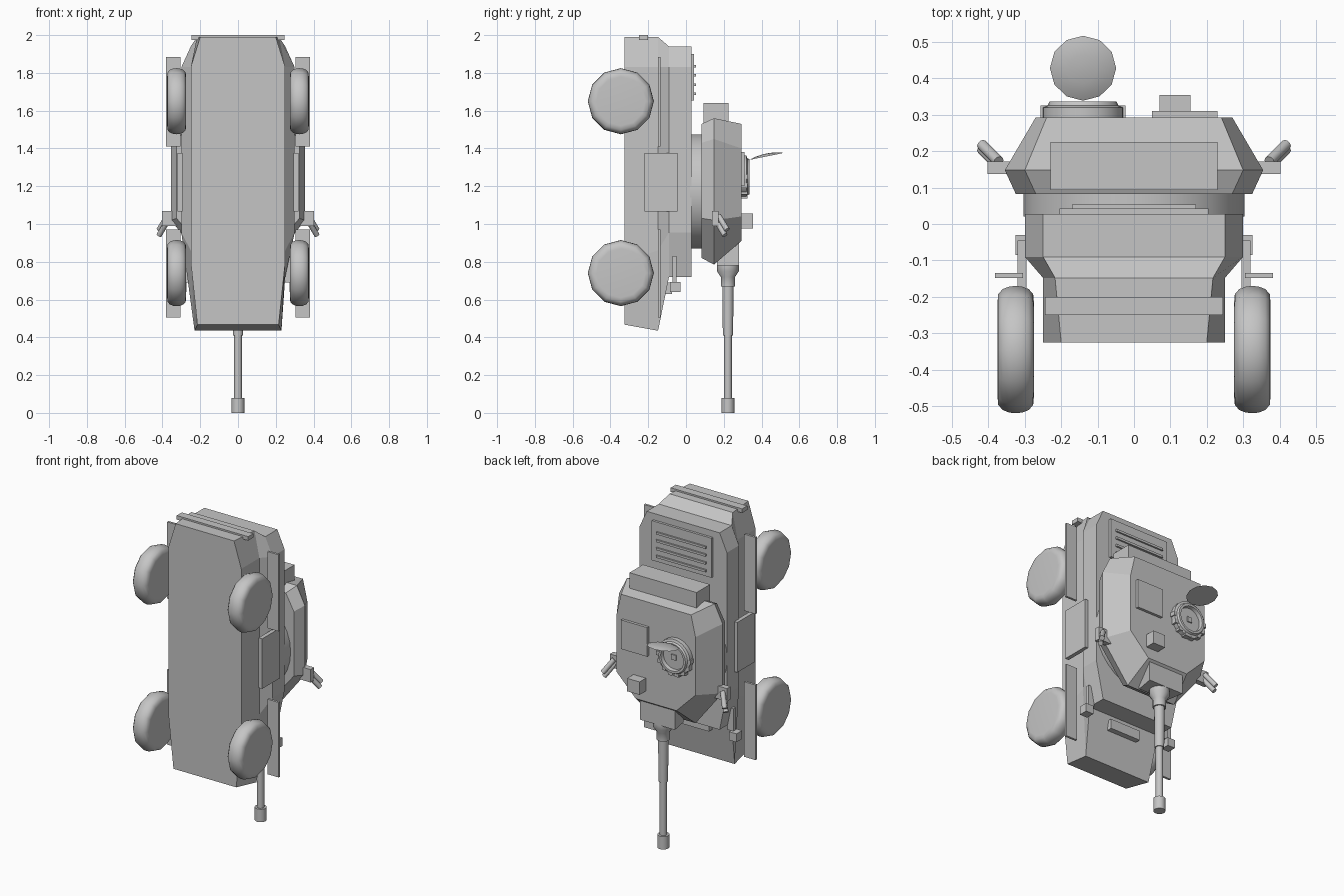
import bpy, bmesh, math
from mathutils import Vector

if "Cube" in bpy.data.objects:
    bpy.data.objects.remove(bpy.data.objects["Cube"])

# The vehicle stands on its gun muzzle: length along z, its roof faces +y
paint = bpy.data.materials.new("grey paint")
paint.diffuse_color = (0.56, 0.56, 0.56, 1)
paint.use_nodes = True
paint.node_tree.nodes["Principled BSDF"].inputs["Base Color"].default_value = paint.diffuse_color


def finish(name, bm, smooth=False):
    bmesh.ops.recalc_face_normals(bm, faces=bm.faces)
    me = bpy.data.meshes.new(name)
    bm.to_mesh(me)
    bm.free()
    me.materials.append(paint)
    ob = bpy.data.objects.new(name, me)
    bpy.context.collection.objects.link(ob)
    if smooth:
        bpy.ops.object.select_all(action='DESELECT')
        ob.select_set(True)
        bpy.context.view_layer.objects.active = ob
        bpy.ops.object.shade_smooth_by_angle(angle=math.radians(40))
    return ob


def skin(bm, rings):
    for a, b in zip(rings, rings[1:]):
        n = len(a)
        for i in range(n):
            j = (i + 1) % n
            bm.faces.new((a[i], a[j], b[j], b[i]))
    bm.faces.new(rings[0])
    bm.faces.new(rings[-1])


def loft(name, layers):
    """Stack mirrored half outlines of (x, z) or (x, z, y) points along y."""
    bm = bmesh.new()
    rings = []
    for y, half in layers:
        pts = [(p[0], p[2] if len(p) > 2 else y, p[1]) for p in half]
        pts += [(-x, yy, z) for x, yy, z in reversed(pts)]
        rings.append([bm.verts.new(p) for p in pts])
    skin(bm, rings)
    return finish(name, bm)


def box(name, x, y, z):
    bm = bmesh.new()
    rings = [[bm.verts.new((px, py, pz)) for px, py in
              ((x[0], y[0]), (x[1], y[0]), (x[1], y[1]), (x[0], y[1]))] for pz in z]
    skin(bm, rings)
    return finish(name, bm)


def lathe(name, profile, origin, axis, segs=16, smooth=True):
    """Spin (radius, distance) points round an axis."""
    q = Vector(axis).to_track_quat('Z', 'Y')
    bm = bmesh.new()
    rings = []
    for r, t in profile:
        rings.append([bm.verts.new(Vector(origin) + q @ Vector(
            (r * math.cos(2 * math.pi * i / segs), r * math.sin(2 * math.pi * i / segs), t)))
            for i in range(segs)])
    skin(bm, rings)
    return finish(name, bm, smooth)


# Hull
loft("hull", [
    (-.325, [(.20, 1.99), (.25, 1.83), (.25, .80), (.215, .467)]),
    (-.148, [(.217, 1.99), (.25, 1.83), (.25, .86), (.23, .435)]),
    (-.09, [(.25, 1.94), (.30, 1.83), (.30, .955), (.25, .72)]),
    (.028, [(.25, 1.94), (.30, 1.83), (.30, .955), (.25, .72)])])
box("rear_bumper", (-.245, .245), (-.25, -.2), (1.975, 2.0))
box("front_visor", (-.105, .105), (-.13, -.075), (.63, .69))

# Engine grille
box("engine_grille", (-.205, .205), (.02, .043), (1.655, 1.90))
for z in (1.69, 1.738, 1.787, 1.835):
    box("grille_slat", (-.17, .17), (.04, .053), (z - .007, z + .007))

# Side parts, mirrored left and right
for s in (-1, 1):
    def sx(a, b):
        return tuple(sorted((s * a, s * b)))
    for z0, z1 in ((.505, .97), (1.41, 1.885)):
        box("fender", sx(.305, .382), (-.148, -.134), (z0, z1))
    box("side_panel", sx(.295, .32), (-.22, -.045), (1.065, 1.375))
    box("headlight", sx(.273, .325), (-.085, -.03), (.64, .692))
    box("headlight_stem", sx(.25, .29), (-.072, -.05), (.69, .83))
    # Tyres with rounded shoulders
    for z in (.74, 1.65):
        lathe("wheel", [(.13, -.05), (.152, -.048), (.166, -.036), (.173, -.018), (.175, 0),
                        (.173, .018), (.166, .036), (.152, .048), (.13, .05)],
              (s * .325, -.345, z), (s, 0, 0), 12)
    # Smoke launchers
    box("launcher_bracket", sx(.30, .402), (.137, .172), (.99, 1.07))
    for dy, dz in ((0, 0), (-.012, -.028)):
        lathe("smoke_tube", [(.015, 0), (.015, .1)],
              (s * .372, .172 + dy, 1.045 + dz), (s * .045, .045, -.075), 10)

# Turret
lathe("turret_ring", [(.303, 0), (.303, .07)], (0, .02, 1.172), (0, 1, 0), 32)
loft("turret", [
    (.083, [(.27, 1.53), (.325, 1.43), (.325, 1.03), (.15, .82)]),
    (.148, [(.30, 1.56), (.355, 1.45), (.355, 1.02), (.17, .785)]),
    (.293, [(.24, 1.53), (.27, 1.40), (.27, 1.04), (.14, .91)])])
box("stowage_box", (-.23, .23), (.093, .225), (1.50, 1.64))
box("roof_hatch", (.05, .23), (.285, .31), (1.20, 1.38))
box("gun_sight", (.07, .155), (.285, .355), (.975, 1.055))

# Gun
loft("mantlet", [
    (.165, [(.10, .94), (.10, .78)]),
    (.28, [(.12, .94), (.12, .78, .28)])])
lathe("gun_barrel", [(.058, .75), (.058, .78), (.038, .755 + .055), (.038, .86), (.03, .86),
                     (.027, 1.12), (.021, 1.12), (.021, 1.49)],
      (0, .222, 1.53), (0, 0, -1), 16)
lathe("muzzle", [(.034, 0), (.034, .08)], (0, .222, 0), (0, 0, 1), 16)

# Cupola with recessed top, vision blocks and open lid
c = (-.14, .285, 1.25)
lathe("cupola", [(.112, 0), (.112, .035), (.098, .04), (.092, .052), (.078, .052), (.074, .03)],
      c, (0, 1, 0), 24)
box("cupola_handle", (c[0] - .016, c[0] + .016), (.31, .322), (c[2] - .016, c[2] + .016))
for i in range(8):
    a = math.radians(180 + 180 * i / 7)
    x, z = c[0] + .104 * math.cos(a), c[2] + .104 * math.sin(a)
    box("vision_block", (x - .013, x + .013), (.29, .325), (z - .013, z + .013))
lathe("cupola_lid", [(.091, 0), (.07, .008), (.04, .013), (.012, .015)],
      (-.14, .428, 1.358), (0, -.2, .98), 12)
